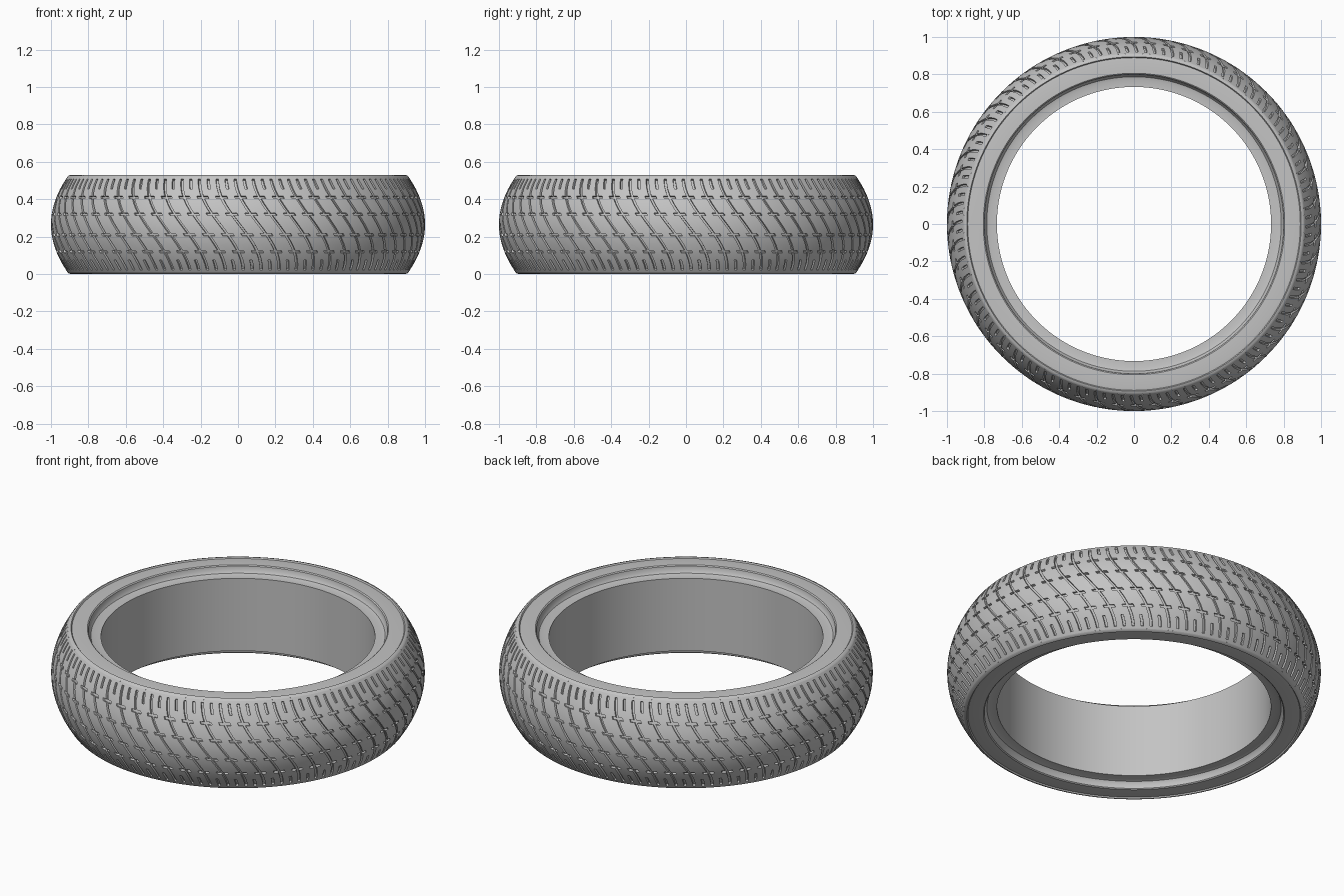
import bpy, bmesh, math

cube = bpy.data.objects.get("Cube")
if cube:
    bpy.data.objects.remove(cube, do_unlink=True)

MID = 0.265            # half the width of the tyre
EDGE = 0.255           # half width of the patterned tread
PITCHES = 60           # repeats of the tread pattern
PITCH = math.tau / PITCHES
DEPTH = 0.012          # groove depth

rubber = bpy.data.materials.new("grey_rubber")
rubber.use_nodes = True
rubber.diffuse_color = (0.55, 0.55, 0.55, 1)
rubber.node_tree.nodes["Principled BSDF"].inputs["Base Color"].default_value = (0.55, 0.55, 0.55, 1)


def crown(z):
    """Outer radius of the rounded tread at height z."""
    return 1 - 1.36 * (z - MID) ** 2


def slant(z):
    """Sideways sweep of the grooves at height z, as an angle."""
    return -0.13 * math.sin((z - MID) / MID * math.pi / 2)


def lathe(profile, angles):
    """Grid of quads from (radius, height, twist) rows turned about z."""
    bm = bmesh.new()
    rows = [[bm.verts.new((r * math.cos(a + t), r * math.sin(a + t), z)) for a in angles]
            for r, z, t in profile]
    faces = {}
    n = len(angles)
    for i in range(len(rows) - 1):
        for j in range(n):
            k = (j + 1) % n
            faces[i, j] = bm.faces.new((rows[i][j], rows[i][k], rows[i + 1][k], rows[i + 1][j]))
    bm.normal_update()
    return bm, faces


def finish(bm, name):
    mesh = bpy.data.meshes.new(name)
    bm.to_mesh(mesh)
    bm.free()
    mesh.materials.append(rubber)
    ob = bpy.data.objects.new(name, mesh)
    bpy.context.collection.objects.link(ob)
    bpy.ops.object.select_all(action='DESELECT')
    ob.select_set(True)
    bpy.context.view_layer.objects.active = ob
    bpy.ops.object.shade_smooth_by_angle(angle=math.radians(32))
    return ob


# Tread: the grid is swept so that its columns follow the slanted grooves
half = [0, 0.025, 0.048, 0.062, 0.085, 0.11, 0.138, 0.152, 0.17, 0.19, 0.215, 0.243, EDGE]
heights = [MID - h for h in reversed(half)] + [MID + h for h in half[1:]]
columns = [0, 0.14, 0.38, 0.5, 0.64, 0.78]
angles = [(p + c) * PITCH for p in range(PITCHES) for c in columns]
bm, faces = lathe([(crown(z), z, slant(z)) for z in heights], angles)

MAIN, SIPE, DASH = {0}, {3}, {5, 0, 1}
grooves = []
for (i, j), face in faces.items():
    h = abs((heights[i] + heights[i + 1]) / 2 - MID)
    col = j % len(columns)
    in_dash_row = 0.048 < h < 0.062 or 0.138 < h < 0.152
    main = col in MAIN and h < 0.243            # long slanted groove
    sipe = col in SIPE and 0.19 < h < 0.243     # short shoulder groove
    dash = col in DASH and in_dash_row          # groove along the rim
    if main or sipe or dash:
        grooves.append(face)
bmesh.ops.inset_region(bm, faces=grooves, thickness=0.001, depth=-DEPTH,
                       use_boundary=True, use_even_offset=True)
finish(bm, "tread")

# Sidewalls, bead seats and bore: one half profile, mirrored
side = [(crown(MID + EDGE), EDGE), (0.905, 0.262), (0.894, MID), (0.889, 0.258), (0.875, 0.26),
        (0.806, 0.26), (0.8, 0.255), (0.797, 0.232), (0.787, 0.219), (0.77, 0.214), (0.733, 0.214)]
profile = [(r, MID + h, 0) for r, h in side] + [(r, MID - h, 0) for r, h in reversed(side)]
ring = [math.tau * k / 180 for k in range(180)]
bm, faces = lathe(profile, ring)
finish(bm, "sidewalls_and_bore")
